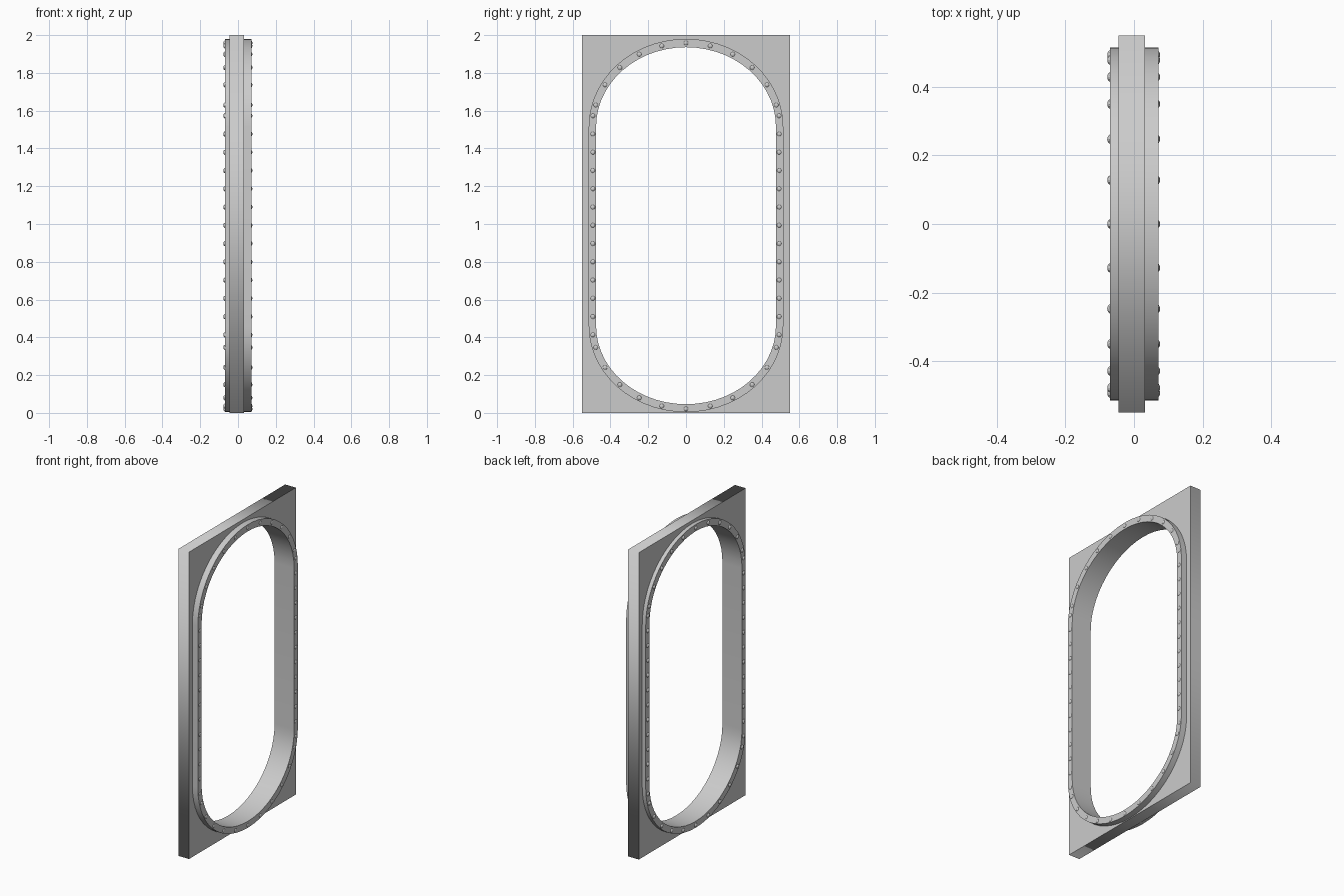
import bpy, bmesh, math
from mathutils import Matrix

if "Cube" in bpy.data.objects:
    bpy.data.objects.remove(bpy.data.objects["Cube"])

TOP_C, BOT_C = 1.515, 0.46   # centres of the elliptical ends


def oval(half_w, top, bottom, n=28):
    """Closed oval outline in (y, z): straight sides, elliptical ends."""
    pts = []
    for i in range(n + 1):
        a = math.pi * i / n
        pts.append((half_w * math.cos(a), TOP_C + (top - TOP_C) * math.sin(a)))
    for i in range(n + 1):
        a = math.pi + math.pi * i / n
        pts.append((half_w * math.cos(a), BOT_C + (BOT_C - bottom) * math.sin(a)))
    return pts


def slab(name, outlines, x0, x1):
    """Filled outlines (outer + hole) in the YZ plane, extruded from x0 to x1."""
    cu = bpy.data.curves.new(name, 'CURVE')
    cu.dimensions = '2D'
    cu.fill_mode = 'BOTH'
    cu.extrude = (x1 - x0) / 2
    for pts in outlines:
        sp = cu.splines.new('POLY')
        sp.points.add(len(pts) - 1)
        for p, (y, z) in zip(sp.points, pts):
            p.co = (y, z, 0, 1)
        sp.use_cyclic_u = True
    ob = bpy.data.objects.new(name, cu)
    ob.rotation_euler = (math.pi / 2, 0, math.pi / 2)
    ob.location.x = (x0 + x1) / 2
    bpy.context.collection.objects.link(ob)
    bpy.ops.object.select_all(action='DESELECT')
    ob.select_set(True)
    bpy.context.view_layer.objects.active = ob
    bpy.ops.object.convert(target='MESH')
    return bpy.context.object


# wall plate with the doorway opening
rect = [(-0.55, 0), (0.55, 0), (0.55, 2), (-0.55, 2)]
slab("wall_plate", [rect, oval(0.495, 1.958, 0.024)], -0.045, 0.032)

# raised frame lining the opening
ring = slab("door_frame", [oval(0.515, 1.98, 0.004), oval(0.476, 1.936, 0.046)],
            -0.07, 0.071)
bpy.ops.object.shade_smooth_by_angle(angle=math.radians(30))

# bolt positions: both ends every 15 degrees, then evenly down each side
spots = [(0, 1.958), (0, 0.021)]
for s in (-1, 1):
    for k in range(1, 6):
        a = math.radians(15 * k)
        y = s * 0.495 * math.sin(a)
        spots.append((y, TOP_C + 0.443 * math.cos(a)))
        spots.append((y, BOT_C - 0.439 * math.cos(a)))
    for k in range(13):
        spots.append((s * 0.493, 1.573 - k * (1.573 - 0.413) / 12))

# domed bolt heads on both faces
bm = bmesh.new()
for x in (-0.068, 0.066):
    for y, z in spots:
        m = (Matrix.Translation((x, y, z)) @ Matrix.Rotation(math.pi / 2, 4, 'Y')
             @ Matrix.Diagonal((1, 1, 0.72, 1)))
        bmesh.ops.create_uvsphere(bm, u_segments=12, v_segments=8, radius=0.014, matrix=m)
me = bpy.data.meshes.new("frame_bolts")
bm.to_mesh(me)
bm.free()
bolts = bpy.data.objects.new("frame_bolts", me)
bpy.context.collection.objects.link(bolts)
